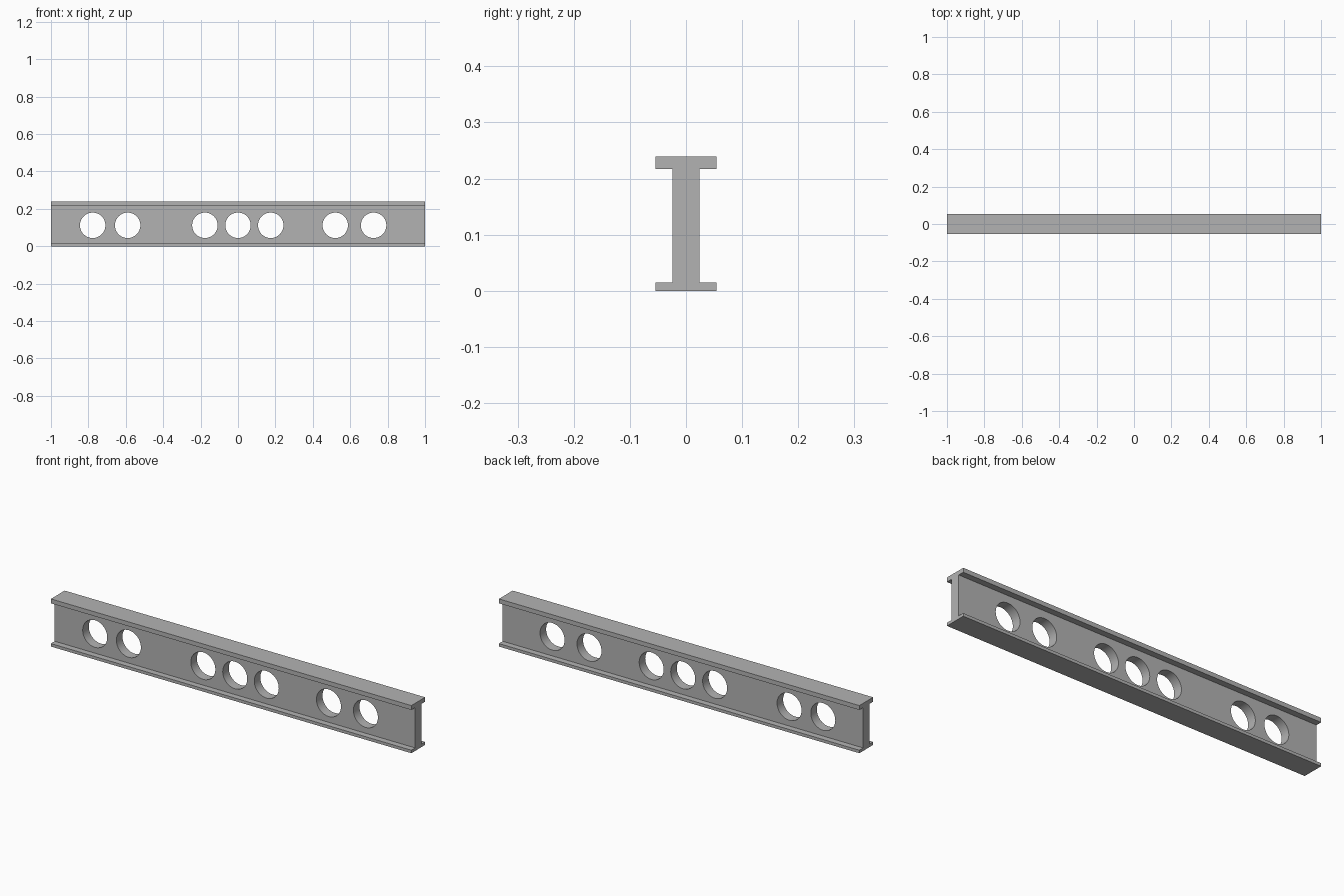
import bpy
import bmesh
from math import pi
from mathutils import Matrix

if "Cube" in bpy.data.objects:
    bpy.data.objects.remove(bpy.data.objects["Cube"], do_unlink=True)

LENGTH, HEIGHT = 2.0, 0.239
FLANGE_Y, WEB_Y = 0.0545, 0.024
LOWER_Z, UPPER_Z = 0.015, 0.217
HOLE_R, HOLE_Z = 0.068, 0.112
HOLES = (-0.777, -0.59, -0.177, 0.0, 0.175, 0.52, 0.725)

grey = bpy.data.materials.new("steel grey")
grey.use_nodes = True
colour = (0.45, 0.45, 0.45, 1.0)
grey.diffuse_color = colour
grey.node_tree.nodes["Principled BSDF"].inputs["Base Color"].default_value = colour


def add_object(name, bm):
    bmesh.ops.recalc_face_normals(bm, faces=bm.faces[:])
    mesh = bpy.data.meshes.new(name)
    bm.to_mesh(mesh)
    bm.free()
    mesh.materials.append(grey)
    obj = bpy.data.objects.new(name, mesh)
    bpy.context.collection.objects.link(obj)
    return obj


# I-shaped section, mirrored across the web and extruded along the length
half = [(FLANGE_Y, 0), (FLANGE_Y, LOWER_Z), (WEB_Y, LOWER_Z),
        (WEB_Y, UPPER_Z), (FLANGE_Y, UPPER_Z), (FLANGE_Y, HEIGHT)]
section = half + [(-y, z) for y, z in reversed(half)]
bm = bmesh.new()
end = bm.faces.new([bm.verts.new((-LENGTH / 2, y, z)) for y, z in section])
swept = bmesh.ops.extrude_face_region(bm, geom=[end], use_keep_orig=True)
bmesh.ops.translate(bm, vec=(LENGTH, 0, 0),
                    verts=[v for v in swept["geom"] if isinstance(v, bmesh.types.BMVert)])
beam = add_object("beam", bm)

# Round holes through the web
bm = bmesh.new()
for x in HOLES:
    bmesh.ops.create_cone(bm, cap_ends=True, segments=64, radius1=HOLE_R,
                          radius2=HOLE_R, depth=0.2,
                          matrix=Matrix.Translation((x, 0, HOLE_Z)) @ Matrix.Rotation(pi / 2, 4, "X"))
cutter = add_object("hole_cutter", bm)
cutter.hide_render = True
cutter.hide_viewport = True

cut = beam.modifiers.new("web holes", "BOOLEAN")
cut.operation = "DIFFERENCE"
cut.solver = "EXACT"
cut.object = cutter

# Apply the cut, remove the cutter and smooth the hole walls
bpy.context.view_layer.objects.active = beam
beam.select_set(True)
bpy.ops.object.modifier_apply(modifier=cut.name)
bpy.data.objects.remove(cutter, do_unlink=True)
bpy.ops.object.shade_smooth_by_angle(angle=pi / 6)
